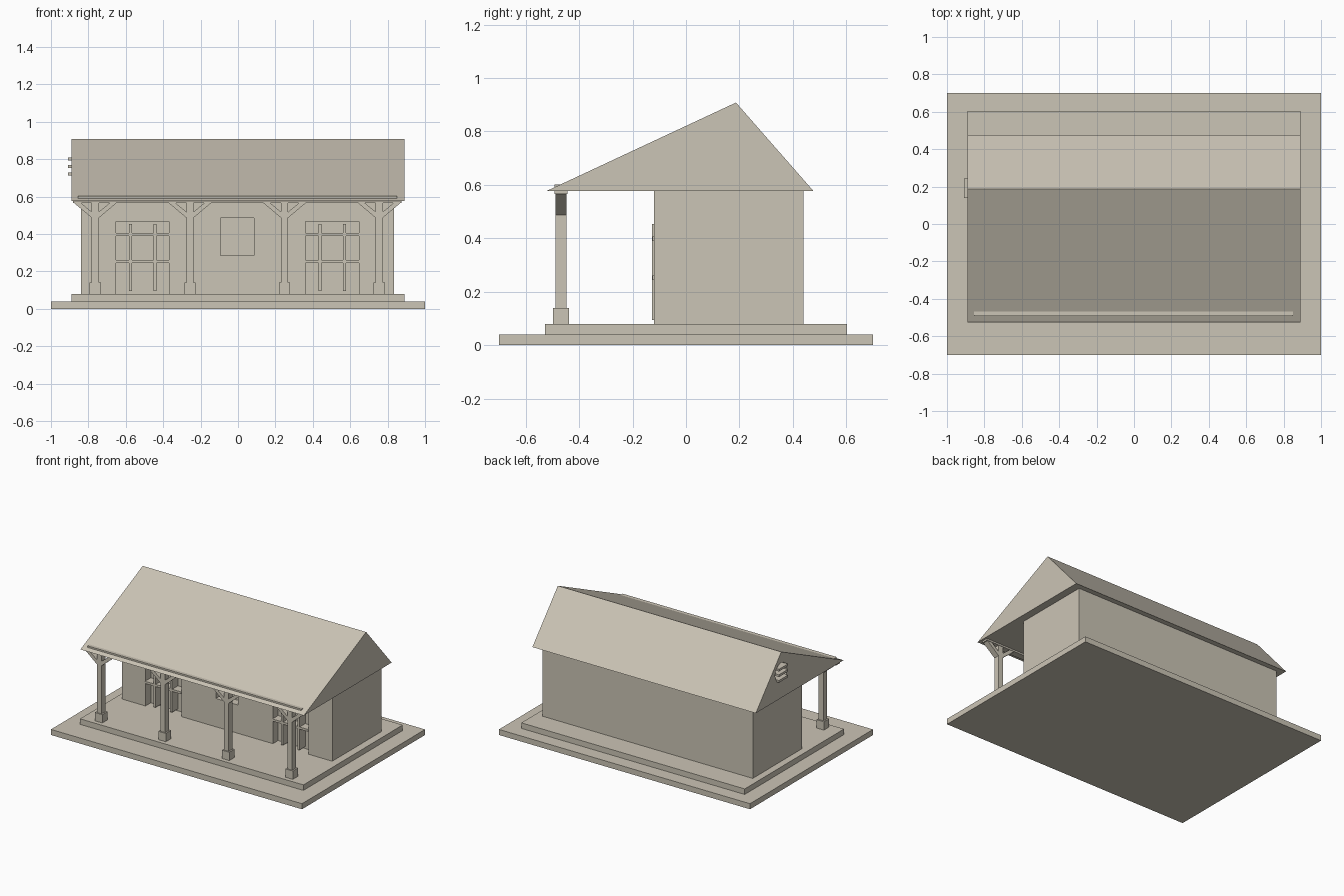
import bpy, bmesh, math
from mathutils import Matrix

if "Cube" in bpy.data.objects:
    bpy.data.objects.remove(bpy.data.objects["Cube"])

stone = bpy.data.materials.new("warm_stone")
stone.diffuse_color = (0.60, 0.555, 0.465, 1)
stone.use_nodes = True
stone.node_tree.nodes["Principled BSDF"].inputs["Base Color"].default_value = stone.diffuse_color


def finish(name, bm):
    bmesh.ops.recalc_face_normals(bm, faces=bm.faces[:])
    mesh = bpy.data.meshes.new(name)
    bm.to_mesh(mesh)
    bm.free()
    mesh.materials.append(stone)
    ob = bpy.data.objects.new(name, mesh)
    bpy.context.collection.objects.link(ob)
    return ob


def box(name, x0, x1, y0, y1, z0, z1):
    bm = bmesh.new()
    bmesh.ops.create_cube(bm, size=1)
    for v in bm.verts:
        v.co = ((x0 + x1) / 2 + v.co.x * (x1 - x0),
                (y0 + y1) / 2 + v.co.y * (y1 - y0),
                (z0 + z1) / 2 + v.co.z * (z1 - z0))
    return finish(name, bm)


def prism(name, points, a, b, axis):
    """Extrude a profile along x (points are y,z) or along y (points are x,z)."""
    bm = bmesh.new()
    place = (lambda p, t: (t, p[0], p[1])) if axis == "x" else (lambda p, t: (p[0], t, p[1]))
    lo = [bm.verts.new(place(p, a)) for p in points]
    hi = [bm.verts.new(place(p, b)) for p in points]
    bm.faces.new(lo)
    bm.faces.new(hi)
    n = len(points)
    for i in range(n):
        j = (i + 1) % n
        bm.faces.new((lo[i], lo[j], hi[j], hi[i]))
    return finish(name, bm)


def cut(target, cutter):
    cutter.hide_render = True
    cutter.hide_viewport = True
    mod = target.modifiers.new("opening", "BOOLEAN")
    mod.operation = "DIFFERENCE"
    mod.solver = "EXACT"
    mod.object = cutter


# Stepped base
box("ground_slab", -1, 1, -0.70, 0.70, 0, 0.04)
box("plinth", -0.89, 0.89, -0.527, 0.603, 0.04, 0.08)

# House body with recessed openings
walls = box("walls", -0.84, 0.835, -0.12, 0.44, 0.08, 0.577)
cut(walls, box("window_cutter", -0.093, 0.086, -0.2, -0.06, 0.284, 0.485))
for side, x0 in (("left", -0.653), ("right", 0.362)):
    x1 = x0 + 0.285
    cut(walls, box(side + "_door_cutter", x0, x1, -0.2, -0.06, 0.07, 0.468))
    # Door glazing bars
    for f in (0.27, 0.73):
        c = x0 + f * (x1 - x0)
        box(side + "_door_upright", c - 0.008, c + 0.008, -0.127, -0.06, 0.094, 0.454)
    for z in (0.252, 0.398):
        box(side + "_door_rail", x0, x1, -0.125, -0.06, z - 0.008, z + 0.008)

# Solid gable roof, long slope over the porch
roof = prism("roof", [(-0.522, 0.577), (0.477, 0.577), (0.187, 0.908)], -0.89, 0.89, "x")

# Gable vent with slats
bm = bmesh.new()
bmesh.ops.create_cone(bm, cap_ends=True, segments=12, radius1=0.068, radius2=0.068, depth=0.1,
                      matrix=Matrix.Translation((-0.90, 0.19, 0.763)) @ Matrix.Rotation(math.pi / 2, 4, "Y"))
cut(roof, finish("vent_cutter", bm))
for z in (0.720, 0.761, 0.801):
    box("vent_slat", -0.91, -0.85, 0.14, 0.242, z - 0.008, z + 0.008)

# Porch beam and gutter bar
box("porch_beam", -0.882, 0.875, -0.492, -0.444, 0.565, 0.578)
box("gutter_bar", -0.855, 0.85, -0.493, -0.458, 0.575, 0.602)

# Porch posts with feet and diagonal braces
for c in (-0.763, -0.257, 0.249, 0.755):
    box("post_foot", c - 0.03, c + 0.03, -0.497, -0.437, 0.08, 0.14)
    box("post", c - 0.019, c + 0.019, -0.489, -0.447, 0.14, 0.57)
    for s in (-1, 1):
        profile = [(0.015, 0.483), (0.115, 0.567), (0.078, 0.567), (0.015, 0.515)]
        prism("brace", [(c + s * x, z) for x, z in profile], -0.489, -0.447, "y")
